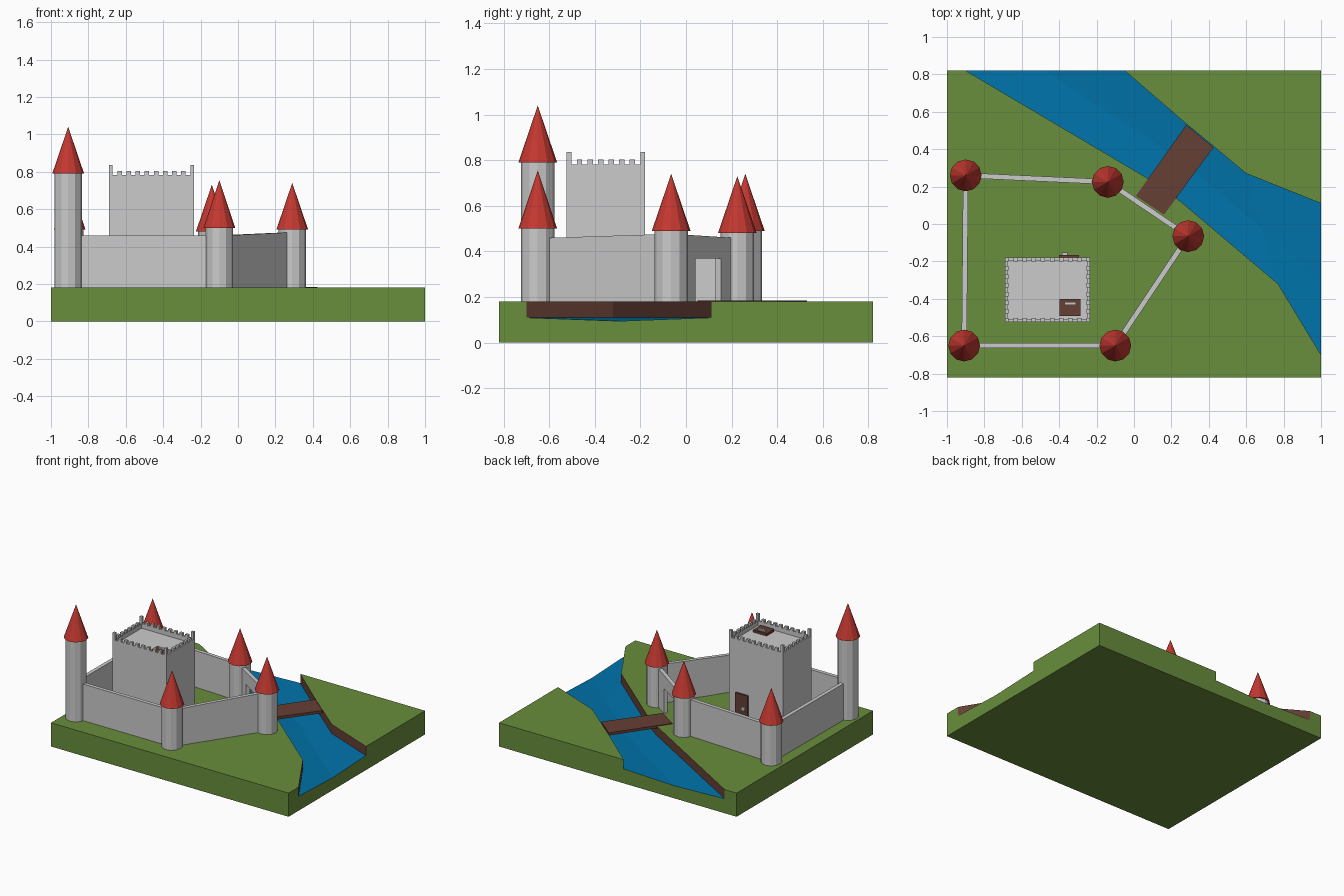
import bpy, bmesh, math
from mathutils import Vector

if "Cube" in bpy.data.objects:
    bpy.data.objects.remove(bpy.data.objects["Cube"])

G = 0.18  # ground level

def material(name, rgb):
    m = bpy.data.materials.new(name)
    m.diffuse_color = (*rgb, 1)
    m.use_nodes = True
    m.node_tree.nodes["Principled BSDF"].inputs["Base Color"].default_value = m.diffuse_color
    return m

GRASS = material("grass", (0.14, 0.27, 0.045))
WATER = material("water", (0.0, 0.17, 0.40))
RED = material("red_tile", (0.55, 0.04, 0.03))
WOOD = material("wood", (0.13, 0.05, 0.035))

def make(name, bm, *mats):
    bmesh.ops.recalc_face_normals(bm, faces=bm.faces)
    me = bpy.data.meshes.new(name)
    bm.to_mesh(me)
    bm.free()
    ob = bpy.data.objects.new(name, me)
    for m in mats:
        me.materials.append(m)
    bpy.context.collection.objects.link(ob)
    return ob

def add_box(bm, lo, hi):
    vs = bmesh.ops.create_cube(bm, size=1)["verts"]
    for v in vs:
        v.co = [(a + b) / 2 + c * (b - a) for a, b, c in zip(lo, hi, v.co)]

def box(name, lo, hi, *mats):
    bm = bmesh.new()
    add_box(bm, lo, hi)
    return make(name, bm, *mats)

def extrude(name, pts, vec, *mats):
    """Prism from a flat outline swept along vec."""
    bm = bmesh.new()
    f = bm.faces.new([bm.verts.new(p) for p in pts])
    top = bmesh.ops.extrude_face_region(bm, geom=[f])["geom"]
    bmesh.ops.translate(bm, verts=[g for g in top if isinstance(g, bmesh.types.BMVert)], vec=vec)
    # restore the starting cap if the extrusion consumed it
    if not f.is_valid:
        bmesh.ops.holes_fill(bm, edges=bm.edges, sides=0)
    return make(name, bm, *mats)

def round_part(name, x, y, z0, z1, r0, r1, *mats):
    bm = bmesh.new()
    bmesh.ops.create_cone(bm, cap_ends=True, segments=12, radius1=r0, radius2=r1, depth=z1 - z0)
    bmesh.ops.translate(bm, verts=bm.verts, vec=(x, y, (z0 + z1) / 2))
    bmesh.ops.remove_doubles(bm, verts=bm.verts, dist=1e-5)
    return make(name, bm, *mats)

# Ground with a sunken river: two grass tops, brown banks, dished water
west = [(-0.90, 0.82), (0.08, 0.24), (0.25, 0.12), (0.77, -0.32), (1, -0.70)]
east = [(-0.05, 0.82), (0.28, 0.535), (0.42, 0.42), (0.60, 0.27), (1, 0.11)]
def at(pts, z):
    return [(x, y, z) for x, y in pts]
w_top, w_low = at(west, G), at(west, 0.11)
e_top, e_low = at(east, G), at(east, 0.11)
mid = [((a[0] + b[0]) / 2, (a[1] + b[1]) / 2, 0.095) for a, b in zip(west, east)]
A, B, C, D = (-1, -0.82), (1, -0.82), (1, 0.82), (-1, 0.82)
a0, b0, c0, d0 = at([A, B, C, D], 0)
a1, b1, c1, d1 = at([A, B, C, D], G)
faces = [(w_top + [b1, a1, d1], 0), (e_top + [c1], 0), ([a0, b0, c0, d0], 0),
         ([a0, b0, b1, a1], 0), ([a0, d0, d1, a1], 0)]
for i, (p, q) in ((0, (d0, d1)), (-1, (b0, b1))):
    faces.append(([p, q, w_top[i], w_low[i], mid[i], e_low[i], e_top[i], c1, c0], 0))
for i in range(4):
    for r, s, m in ((w_top, w_low, 1), (w_low, mid, 2), (mid, e_low, 2), (e_low, e_top, 1)):
        faces.append(([r[i], r[i + 1], s[i + 1], s[i]], m))
bm = bmesh.new()
for pts, m in faces:
    bm.faces.new([bm.verts.new(p) for p in pts]).material_index = m
bmesh.ops.remove_doubles(bm, verts=bm.verts, dist=1e-4)
make("ground_and_river", bm, GRASS, WOOD, WATER)

# Bridge
extrude("bridge", at([(0.01, 0.15), (0.16, 0.05), (0.425, 0.41), (0.28, 0.53)], 0.165),
        (0, 0, 0.02), WOOD)

# Towers with cone roofs: x, y, eaves, apex
towers = [("back_left", -0.90, 0.26, 0.49, 0.74), ("gate_left", -0.14, 0.225, 0.48, 0.73),
          ("gate_right", 0.29, -0.065, 0.49, 0.74), ("front_right", -0.10, -0.65, 0.50, 0.755),
          ("front_left", -0.908, -0.65, 0.79, 1.04)]
for n, x, y, z, apex in towers:
    round_part("tower_" + n, x, y, G - 0.01, z, 0.074, 0.074)
    round_part("roof_" + n, x, y, z, apex, 0.085, 0, RED)

# Curtain walls between neighbouring towers, the gate wall has a doorway
for i, t in enumerate(towers):
    u = towers[(i + 1) % 5]
    p, q = Vector((t[1], t[2], 0)), Vector((u[1], u[2], 0))
    d = (q - p).normalized()
    length = (q - p).length
    side = Vector((-d.y, d.x, 0)) * 0.028
    zp, zq = [0.477 if k[0] == "gate_right" else 0.458 for k in (t, u)]
    prof = [(0, G - 0.005), (0, zp), (length, zq), (length, G - 0.005)]
    if t[0] == "gate_left":
        c = 0.25
        prof += [(c + 0.1, G - 0.005), (c + 0.1, 0.37), (c - 0.1, 0.37), (c - 0.1, G - 0.005)]
    pts = [p - side / 2 + d * s + Vector((0, 0, z)) for s, z in prof]
    extrude("wall_from_" + t[0], pts, side)

# Keep with a sunken roof
x0, x1, y0, y1, top = -0.69, -0.235, -0.523, -0.18, 0.782
bm = bmesh.new()
add_box(bm, (x0, y0, G - 0.005), (x1, y1, top))
bm.faces.ensure_lookup_table()
roof = max(bm.faces, key=lambda f: f.calc_center_median().z)
bmesh.ops.inset_region(bm, faces=[roof], thickness=0.02)
rim = bmesh.ops.extrude_face_region(bm, geom=[roof])["geom"]
bmesh.ops.translate(bm, verts=[g for g in rim if isinstance(g, bmesh.types.BMVert)], vec=(0, 0, -0.035))
bmesh.ops.delete(bm, geom=[roof] if roof.is_valid else [], context="FACES")
make("keep", bm)

# Battlements: low merlons along each side, taller posts at the corners
bm = bmesh.new()
w = 0.02
for x in (x0, x1 - w):
    for y in (y0, y1 - w):
        add_box(bm, (x, y, top), (x + w, y + w, 0.836))
for n, a, b, fixed, flip in ((9, x0, x1, (y0, y1 - w), False), (7, y0, y1, (x0, x1 - w), True)):
    step = (b - a - w) / n
    for i in range(1, n):
        s = a + w / 2 + i * step
        for f in fixed:
            lo, hi = (s - 0.012, f), (s + 0.012, f + w)
            if flip:
                lo, hi = lo[::-1], hi[::-1]
            add_box(bm, (*lo, top), (*hi, 0.803))
make("battlements", bm)

# Keep door and roof hatch with their handles
box("keep_door", (-0.40, y1 - 0.005, G), (-0.295, y1 + 0.014, 0.38), WOOD)
box("door_handle", (-0.385, y1 + 0.014, 0.265), (-0.355, y1 + 0.027, 0.29))
box("roof_hatch", (-0.398, -0.492, 0.745), (-0.285, -0.40, 0.765), WOOD)
box("hatch_handle", (-0.372, -0.432, 0.765), (-0.31, -0.416, 0.775))
